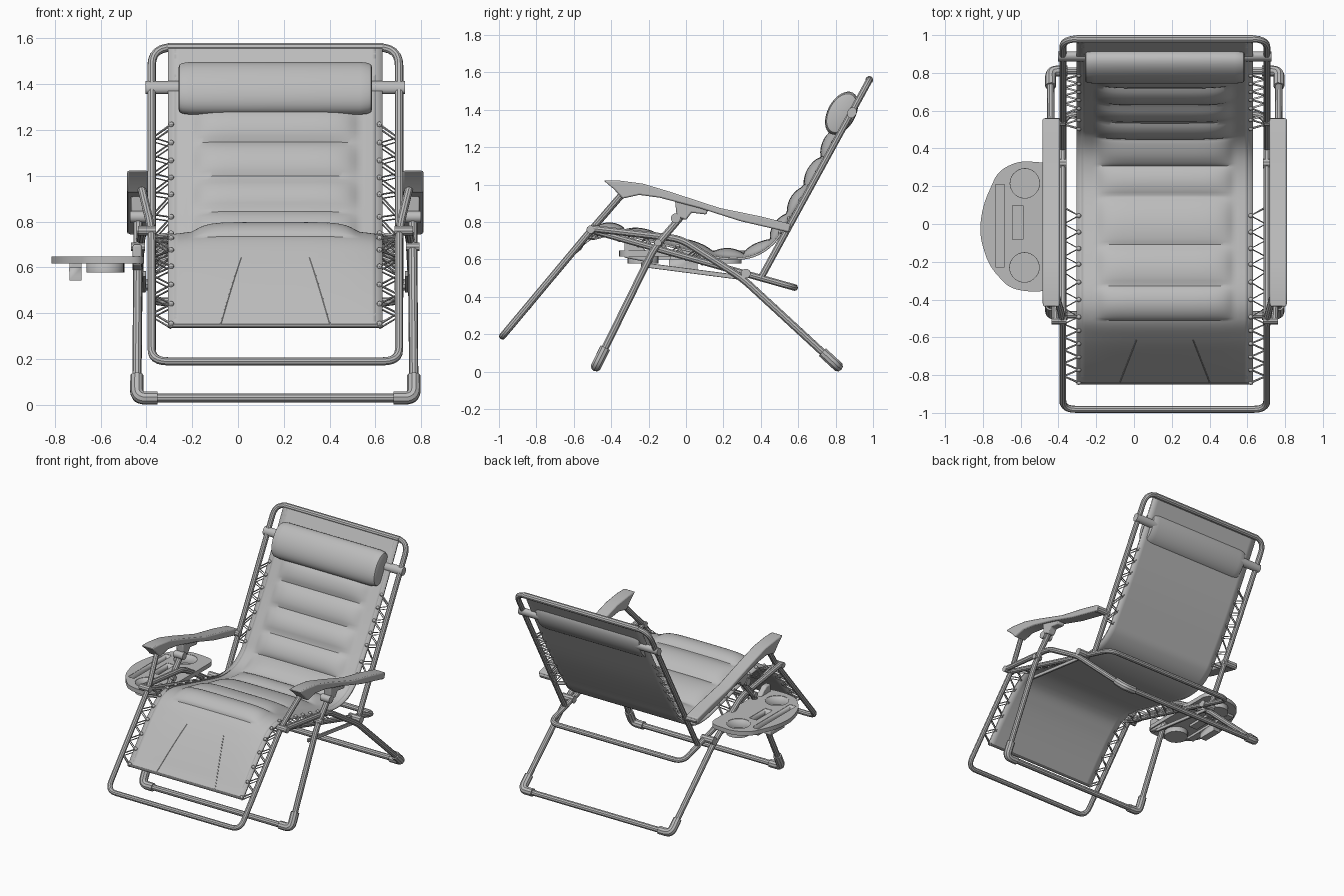
import bpy, bmesh, math
from mathutils import Vector as V

if "Cube" in bpy.data.objects:
    bpy.data.objects.remove(bpy.data.objects["Cube"])

CX = 0.163  # centre line of the chair, the side tray shifts it off zero
grey = bpy.data.materials.new("light_grey")
grey.diffuse_color = (0.5, 0.5, 0.5, 1)
grey.use_nodes = True
grey.node_tree.nodes["Principled BSDF"].inputs["Base Color"].default_value = grey.diffuse_color


def add(name, bm):
    bmesh.ops.recalc_face_normals(bm, faces=bm.faces)
    me = bpy.data.meshes.new(name)
    bm.to_mesh(me)
    bm.free()
    me.materials.append(grey)
    ob = bpy.data.objects.new(name, me)
    bpy.context.collection.objects.link(ob)
    return ob


def fillet(pts, r):
    pts = [V(p) for p in pts]
    out = [pts[0]]
    for a, b, c in zip(pts, pts[1:], pts[2:]):
        d = min(r, 0.45 * (a - b).length, 0.45 * (c - b).length)
        p, q = b + (a - b).normalized() * d, b + (c - b).normalized() * d
        for i in range(7):
            t = i / 6
            out.append(p * (1 - t) ** 2 + b * 2 * t * (1 - t) + q * t * t)
    return out + [pts[-1]]


def curve_mesh(name, cu):
    """Turn a curve into a mesh object."""
    tmp = bpy.data.objects.new(name + "_path", cu)
    bpy.context.collection.objects.link(tmp)
    bpy.context.view_layer.update()
    me = bpy.data.meshes.new_from_object(tmp.evaluated_get(bpy.context.evaluated_depsgraph_get()))
    bpy.data.objects.remove(tmp)
    me.materials.clear()
    me.materials.append(grey)
    ob = bpy.data.objects.new(name, me)
    bpy.context.collection.objects.link(ob)
    return ob


def tube(name, pts, r, corner=0.0, res=3):
    pts = fillet(pts, corner) if corner else [V(p) for p in pts]
    cu = bpy.data.curves.new(name, 'CURVE')
    cu.dimensions = '3D'
    cu.bevel_depth, cu.bevel_resolution, cu.use_fill_caps = r, res, True
    sp = cu.splines.new('POLY')
    sp.points.add(len(pts) - 1)
    for p, q in zip(sp.points, pts):
        p.co = (*q, 1)
    return curve_mesh(name, cu)


def u_frame(name, half, r=0.0185, corner=0.07):
    left = [(CX - d, y, z) for d, y, z in half]
    right = [(CX + d, y, z) for d, y, z in reversed(half)]
    return tube(name, left + right, r, corner)


def loft(name, rows, closed=False):
    bm = bmesh.new()
    vs = [[bm.verts.new(p) for p in row] for row in rows]
    n = len(vs[0])
    for a, b in zip(vs, vs[1:]):
        for i in range(n if closed else n - 1):
            j = (i + 1) % n
            bm.faces.new((a[i], a[j], b[j], b[i]))
    if closed:
        bm.faces.new(vs[0])
        bm.faces.new(vs[-1])
    return add(name, bm)


def slab(name, outline, x0, x1, bevel=0.008):
    """Side outline in y, z pulled out along x."""
    ob = loft(name, [[(x, y, z) for y, z in outline] for x in (x0, x1)], True)
    m = ob.modifiers.new("soft_edges", 'BEVEL')
    m.width, m.segments, m.limit_method = bevel, 2, 'ANGLE'
    return ob


# --- tube frames ---
u_frame("footrest_frame", [(0.585, -0.34, 0.95), (0.54, -0.50, 0.765), (0.54, -0.981, 0.19)])
u_frame("seat_frame", [(0.54, -0.52, 0.76), (0.54, 0.58, 0.45)])
u_frame("back_frame", [(0.54, 0.40, 0.50), (0.54, 0.981, 1.56)], corner=0.09)
front_leg = [(0.60, 0.0, 0.86), (0.60, -0.17, 0.66), (0.605, -0.48, 0.03)]
rear_leg = [(0.58, -0.50, 0.765), (0.59, -0.03, 0.71), (0.60, 0.30, 0.50), (0.605, 0.81, 0.03)]
u_frame("front_leg_frame", front_leg, 0.02, 0.06)
u_frame("rear_leg_frame", rear_leg, 0.02, 0.06)

# --- side parts, mirrored ---
arm = [(-0.44, 1.022), (-0.36, 1.022), (-0.23, 1.005), (-0.08, 0.96), (0.18, 0.875), (0.40, 0.83),
       (0.56, 0.79), (0.55, 0.745), (0.29, 0.805), (0.07, 0.875), (-0.14, 0.93), (-0.25, 0.945),
       (-0.34, 0.925), (-0.385, 0.975)]
for s, side in ((-1, "left"), (1, "right")):
    X = lambda d: CX + s * d
    slab(side + "_armrest", arm, X(0.555), X(0.647))
    slab(side + "_arm_bracket", [(-0.06, 0.93), (0.12, 0.88), (0.11, 0.84), (0.03, 0.85),
                                 (0.0, 0.81), (-0.05, 0.83)], X(0.57), X(0.63))
    tube(side + "_lock_knob", [(X(0.56), -0.055, 0.82), (X(0.635), -0.055, 0.82)], 0.026, res=5)
    tube(side + "_arm_pivot", [(X(0.525), 0.54, 0.765), (X(0.635), 0.54, 0.765)], 0.022)
    tube(side + "_back_pivot", [(X(0.52), 0.32, 0.525), (X(0.62), 0.32, 0.525)], 0.026)
    tube(side + "_knee_pivot", [(X(0.52), -0.51, 0.76), (X(0.60), -0.51, 0.76)], 0.022)
    tube(side + "_leg_pivot", [(X(0.57), -0.15, 0.69), (X(0.63), -0.15, 0.69)], 0.02)
    slab(side + "_link_bar", [(-0.24, 0.585), (0.30, 0.515), (0.30, 0.49), (-0.24, 0.56)],
         X(0.565), X(0.58), 0.003)
    for nm, leg in (("front", front_leg), ("rear", rear_leg)):
        foot, up = V(leg[-1]), V(leg[-2])
        top = foot + (up - foot).normalized() * 0.11
        pts = [top, foot, foot - V((0.09, 0, 0))]
        tube(f"{side}_{nm}_foot_boot", [(X(p[0]), p[1], p[2]) for p in pts], 0.029, 0.06)

# --- fabric sling profile ---
ctrl = [V(p) for p in ((-0.84, 0.345), (-0.72, 0.495), (-0.60, 0.63), (-0.50, 0.715), (-0.38, 0.74),
                       (-0.20, 0.70), (0.0, 0.65), (0.20, 0.605), (0.35, 0.615), (0.46, 0.68),
                       (0.535, 0.785), (0.68, 1.02), (0.83, 1.295), (0.975, 1.57))]
path = []
ext = [2 * ctrl[0] - ctrl[1]] + ctrl + [2 * ctrl[-1] - ctrl[-2]]
for a, b, c, d in zip(ext, ext[1:], ext[2:], ext[3:]):
    for i in range(14):
        t = i / 14
        path.append(0.5 * (2 * b + (c - a) * t + (2 * a - 5 * b + 4 * c - d) * t * t
                           + (3 * b - a - 3 * c + d) * t ** 3))
path.append(ctrl[-1])


def normal(i):
    t = (path[min(i + 1, len(path) - 1)] - path[max(i - 1, 0)]).normalized()
    return V((-t.y, t.x))


HW = 0.468
sling = loft("fabric_sling", [[(CX + x, p.x, p.y) for x in (-HW, -0.42, 0, 0.42, HW)] for p in path])
m = sling.modifiers.new("cloth_thickness", 'SOLIDIFY')
m.thickness, m.offset = 0.012, 0

# --- quilted pad: cross rows that bulge between seams ---
seams = [-0.50, -0.33, -0.12, 0.14, 0.31, 0.47, 0.565, 0.655, 0.745, 0.83]


def bulge(x, y):
    flat = max(0, 1 - (abs(x) / 0.435) ** 4)
    ends = max(0, min(1, (y + 0.80) / 0.3, (0.90 - y) / 0.1))
    h = 0.018 * flat * ends
    for a, b in zip(seams, seams[1:]):
        if a < y < b:
            h += 0.034 * max(0, 1 - (abs(x) / 0.36) ** 8) * math.sin(math.pi * (y - a) / (b - a)) ** 0.6
    return h + 0.004


rows = []
for i, p in enumerate(path):
    row = []
    for k in range(49):
        x = -0.44 + 0.88 * k / 48
        q = p + normal(i) * bulge(x, p.x)
        row.append((CX + x, q.x, q.y))
    rows.append(row)
pad = loft("quilted_pad", rows)
m = pad.modifiers.new("pad_thickness", 'SOLIDIFY')
m.thickness, m.offset = 0.004, 0

# --- stitched darts and bottom hem on the leg section ---
for s in (-1, 1):
    pts = []
    for i, p in enumerate(path):
        if p.x < -0.60:
            x = s * (0.24 - 0.09 * (p.x + 0.84) / 0.24)
            q = p + normal(i) * (bulge(x, p.x) + 0.002)
            pts.append((CX + x, q.x, q.y))
    tube("leg_dart_seam", pts, 0.003, res=1)
tube("bottom_hem", [(CX - HW, -0.84, 0.345), (CX + HW, -0.84, 0.345)], 0.009)
tube("top_hem", [(CX - HW, 0.98, 1.56), (CX + HW, 0.98, 1.56)], 0.021)


# --- elastic cord lacing between sling and frame ---
def on_frame(p):
    if p.x < -0.51:
        return V((p.x, 0.765 + (p.x + 0.50) * 1.195))
    if p.x > 0.48:
        return V((p.x, 0.50 + (p.x - 0.40) * 1.824))
    return V((p.x, 0.76 - (p.x + 0.52) * 0.282))


def lacing(name, y0, y1, step=0.042):
    pts, last = [], None
    for p in path:
        if y0 <= p.x <= y1 and (last is None or (p - last).length >= step):
            pts.append(p)
            last = p
    for s in (-1, 1):
        line = []
        bm = bmesh.new()
        for i, p in enumerate(pts):
            if i % 2:
                q = on_frame(p)
                line.append((CX + s * 0.535, q.x, q.y))
            else:
                line.append((CX + s * 0.455, p.x, p.y + 0.008))
                geo = bmesh.ops.create_uvsphere(bm, u_segments=8, v_segments=6, radius=0.013)
                bmesh.ops.translate(bm, verts=geo["verts"], vec=line[-1])
        add(name + "_eyelets", bm)
        tube(name + "_cord", line, 0.006, res=1)
        tube(name + "_cord_return", [(a, b, c - 0.018) for a, b, c in line], 0.005, res=1)


lacing("seat_lacing", -0.85, 0.13)
lacing("back_lacing", 0.50, 0.79)

# --- head pillow and its strap ---
along = V((0.48, 0.877))
out = V((-0.877, 0.48))


def oval(x, a, b, c):
    pts = []
    for k in range(32):
        t = 2 * math.pi * k / 32
        q = c + along * (a * math.cos(t)) + out * (b * math.sin(t))
        pts.append((CX + x, q.x, q.y))
    return pts


mid = V((0.832, 1.382))
prof = [(-0.422, 0.80), (-0.418, 0.90), (-0.405, 0.96), (-0.37, 1.0)]
prof += [(-x, k) for x, k in reversed(prof)]
loft("head_pillow", [oval(x, 0.125 * k, 0.075 * k, mid) for x, k in prof], True)
loft("pillow_strap", [oval(x, 0.03, 0.024, V((0.887, 1.385))) for x in (-0.566, 0.566)], True)

# --- side tray: plate with openings, and pockets below them ---


def circle(cx, cy, r):
    return [(cx + r * math.cos(t * math.pi / 14), cy + r * math.sin(t * math.pi / 14)) for t in range(28)]


def rect(x0, x1, y0, y1):
    return [(x0, y0), (x1, y0), (x1, y1), (x0, y1)]


corners = [(-0.41, 0, 0), (-0.41, 0.32, 0), (-0.61, 0.335, 0), (-0.72, 0.28, 0), (-0.80, 0.10, 0),
           (-0.82, -0.05, 0), (-0.77, -0.22, 0), (-0.66, -0.34, 0), (-0.55, -0.36, 0),
           (-0.41, -0.35, 0), (-0.41, -0.01, 0)]
edge = [(p.x, p.y) for p in fillet(corners, 0.07)]
pockets = [("rear_cup_holder", circle(-0.578, 0.215, 0.08), 0.58),
           ("front_cup_holder", circle(-0.58, -0.23, 0.08), 0.58),
           ("long_slot", rect(-0.735, -0.685, -0.23, 0.21), 0.60),
           ("small_slot", rect(-0.645, -0.585, -0.085, 0.10), 0.60)]
cu = bpy.data.curves.new("side_tray", 'CURVE')
cu.dimensions, cu.fill_mode, cu.extrude = '2D', 'BOTH', 0.015
for loop in [edge] + [p[1] for p in pockets]:
    sp = cu.splines.new('POLY')
    sp.points.add(len(loop) - 1)
    sp.use_cyclic_u = True
    for p, q in zip(sp.points, loop):
        p.co = (*q, 0, 1)
curve_mesh("side_tray", cu).location.z = 0.632
pockets.append(("phone_pocket", rect(-0.735, -0.685, -0.09, 0.06), 0.545))
for name, loop, z in pockets:
    bm = bmesh.new()
    low = [bm.verts.new((x, y, z)) for x, y in loop]
    high = [bm.verts.new((x, y, 0.645 if z > 0.55 else 0.60)) for x, y in loop]
    bm.faces.new(low)
    for i in range(len(loop)):
        j = (i + 1) % len(loop)
        bm.faces.new((low[i], low[j], high[j], high[i]))
    m = add(name, bm).modifiers.new("wall", 'SOLIDIFY')
    m.thickness, m.offset = 0.005, 0
slab("tray_clamp", [(-0.33, 0.70), (-0.28, 0.70), (-0.18, 0.62), (-0.18, 0.58), (-0.33, 0.61)], -0.46, -0.42)

# --- smooth shading with sharp edges kept ---
bpy.ops.object.select_all(action='SELECT')
bpy.context.view_layer.objects.active = sling
bpy.ops.object.shade_smooth_by_angle(angle=math.radians(35))
